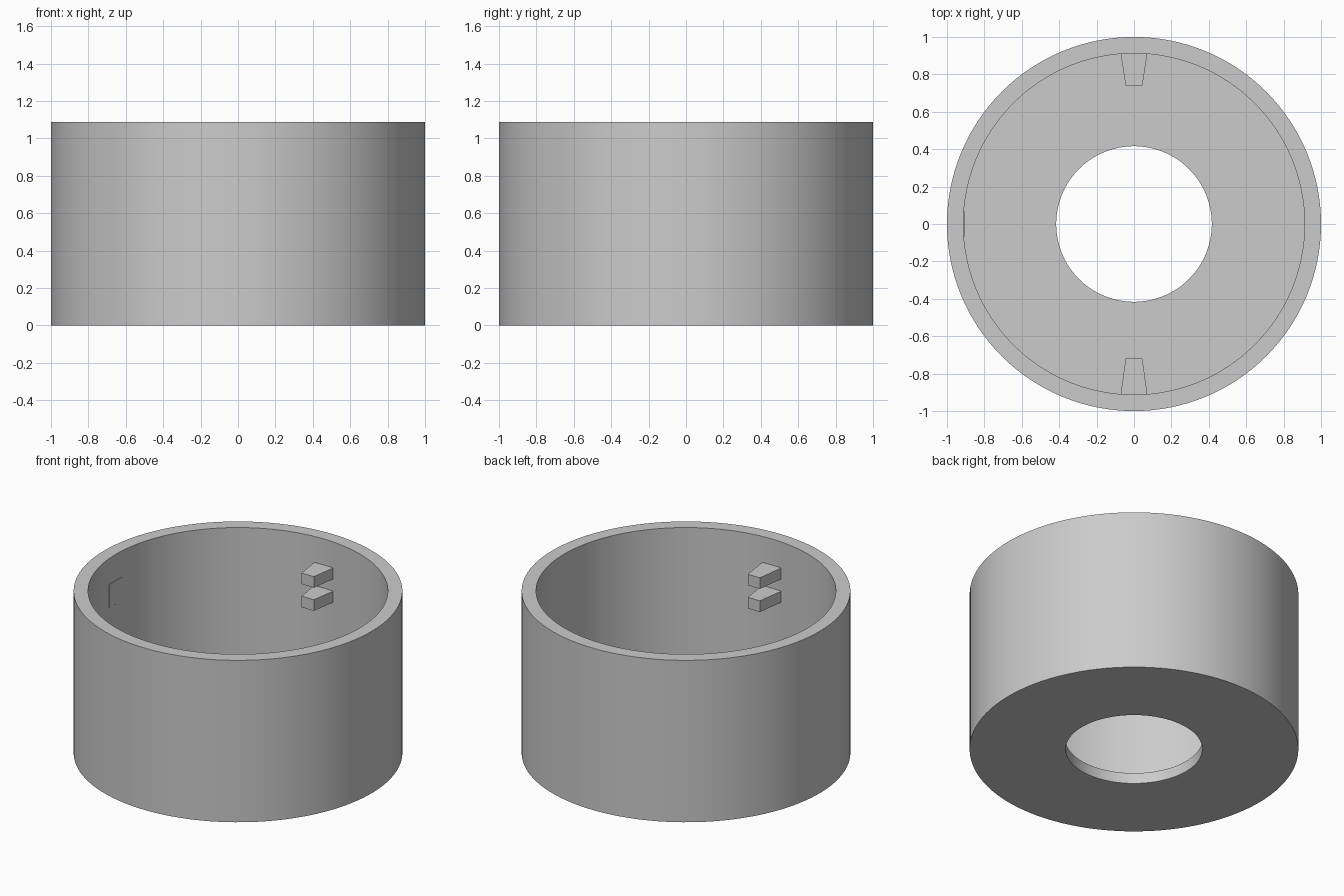
import bpy, bmesh, math

if "Cube" in bpy.data.objects:
    bpy.data.objects.remove(bpy.data.objects["Cube"])

HEIGHT, OUTER, INNER, HOLE, FLOOR = 1.087, 1.0, 0.912, 0.416, 0.072
SEGMENTS = 128

grey = bpy.data.materials.new("light grey")
grey.diffuse_color = (0.6, 0.6, 0.6, 1)
grey.use_nodes = True
grey.node_tree.nodes["Principled BSDF"].inputs["Base Color"].default_value = grey.diffuse_color


def finish(name, bm):
    bmesh.ops.recalc_face_normals(bm, faces=bm.faces)
    mesh = bpy.data.meshes.new(name)
    bm.to_mesh(mesh)
    bm.free()
    mesh.materials.append(grey)
    obj = bpy.data.objects.new(name, mesh)
    bpy.context.collection.objects.link(obj)
    return obj


def prism(name, outline, z0, z1):
    """Vertical prism from an (x, y) outline."""
    bm = bmesh.new()
    base = bm.faces.new([bm.verts.new((x, y, z0)) for x, y in outline])
    top = bmesh.ops.extrude_face_region(bm, geom=[base])["geom"]
    verts = [v for v in top if isinstance(v, bmesh.types.BMVert)]
    bmesh.ops.translate(bm, verts=verts, vec=(0, 0, z1 - z0))
    return finish(name, bm)


# Cup: closed wall-and-floor profile turned around z
profile = [(HOLE, 0), (OUTER, 0), (OUTER, HEIGHT),
           (INNER, HEIGHT), (INNER, FLOOR), (HOLE, FLOOR)]
bm = bmesh.new()
rings = []
for r, z in profile:
    rings.append([bm.verts.new((r * math.cos(2 * math.pi * i / SEGMENTS),
                                r * math.sin(2 * math.pi * i / SEGMENTS), z))
                  for i in range(SEGMENTS)])
for k, ring in enumerate(rings):
    after = rings[(k + 1) % len(rings)]
    for i in range(SEGMENTS):
        j = (i + 1) % SEGMENTS
        bm.faces.new((ring[i], ring[j], after[j], after[i]))
cup = finish("cup", bm)
bpy.context.view_layer.objects.active = cup
cup.select_set(True)
bpy.ops.object.shade_smooth_by_angle(angle=math.radians(30))

# Tapered pegs: an upper and a lower one on the back and front walls
for side, sign, tip in (("back", 1, 0.74), ("front", -1, 0.72)):
    outline = [(-0.073, sign * 0.925), (0.073, sign * 0.925),
               (0.045, sign * tip), (-0.045, sign * tip)]
    for level, z0, z1 in (("upper", 0.838, 0.912), ("lower", 0.682, 0.757)):
        prism(f"{side}_{level}_peg", outline, z0, z1)

# Flush pad set into the left wall
prism("left_wall_pad", [(-0.95, -0.07), (-0.907, -0.07),
                        (-0.907, 0.07), (-0.95, 0.07)], 0.755, 0.912)
